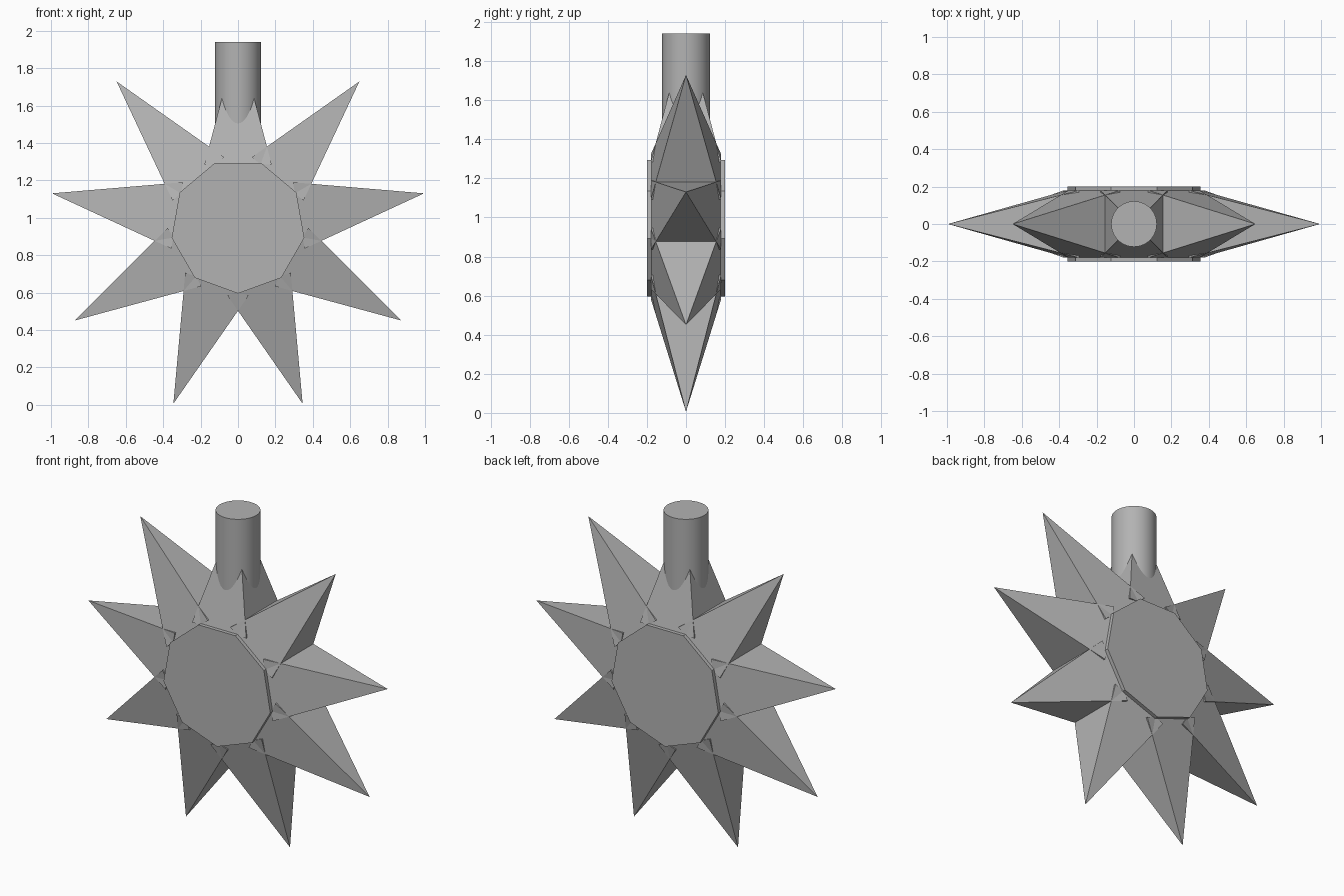
import bpy, bmesh
from math import cos, sin, radians, pi
from mathutils import Matrix, Vector

if "Cube" in bpy.data.objects:
    bpy.data.objects.remove(bpy.data.objects["Cube"])

CENTRE = Vector((0, 0, 0.955))
POINTS = 9
STEP = 2 * pi / POINTS

grey = bpy.data.materials.new("plain grey")
grey.use_nodes = True
grey.diffuse_color = (0.45, 0.45, 0.45, 1)
grey.node_tree.nodes["Principled BSDF"].inputs["Base Color"].default_value = grey.diffuse_color


def add_object(name, bm):
    bmesh.ops.recalc_face_normals(bm, faces=bm.faces)
    mesh = bpy.data.meshes.new(name)
    bm.to_mesh(mesh)
    bm.free()
    mesh.materials.append(grey)
    obj = bpy.data.objects.new(name, mesh)
    bpy.context.collection.objects.link(obj)
    return obj


def cylinder(bm, radius, low, high, sides=48, caps=True):
    bmesh.ops.create_cone(bm, cap_ends=caps, segments=sides, radius1=radius,
                          radius2=radius, depth=high - low,
                          matrix=Matrix.Translation((0, 0, (low + high) / 2)))


# Helper that bores the socket down into the star
bm = bmesh.new()
cylinder(bm, 0.095, 0.9, 2.2)
bore = add_object("socket_bore", bm)
bore.hide_render = True


# Square pyramid rays, the upright one on the socket
def make_ray(name, angle, base=0.33, tip=1.01, half=0.18):
    bm = bmesh.new()
    corners = [bm.verts.new((base, y, z)) for y, z in
               ((-half, -half), (half, -half), (half, half), (-half, half))]
    apex = bm.verts.new((tip, 0, 0))
    bm.faces.new(corners)
    for i in range(4):
        bm.faces.new((corners[i], corners[(i + 1) % 4], apex))
    bm.transform(Matrix.Translation(CENTRE) @ Matrix.Rotation(-angle, 4, 'Y'))
    return add_object(name, bm)


for i in range(POINTS):
    ray = make_ray("socket_collar" if i == 0 else f"ray_{i}", pi / 2 + i * STEP)
    if i in (0, 1, POINTS - 1):
        cut = ray.modifiers.new("bore", 'BOOLEAN')
        cut.operation = 'DIFFERENCE'
        cut.solver = 'EXACT'
        cut.object = bore
        bpy.context.view_layer.objects.active = ray
        bpy.ops.object.modifier_apply(modifier=cut.name)
bpy.data.objects.remove(bore)

# Nine-sided hub, open on top under the socket
bm = bmesh.new()
rims = []
for y in (-0.2, 0.2):
    rims.append([bm.verts.new(CENTRE + Vector((0.36 * cos(a), y, 0.36 * sin(a))))
                 for a in (i * STEP - pi / 2 for i in range(POINTS))])
    bm.faces.new(rims[-1])
for i in range(POINTS):
    j = (i + 1) % POINTS
    if i != POINTS // 2:
        bm.faces.new((rims[0][i], rims[0][j], rims[1][j], rims[1][i]))
add_object("hub", bm)

# Bridge strips that finish the open hub edge beside the collar
bm = bmesh.new()
for side in (-1, 1):
    bmesh.ops.create_cube(bm, size=1, matrix=Matrix.Translation((0, side * 0.165, 1.289))
                          @ Matrix.Diagonal((0.246, 0.07, 0.008, 1)))
add_object("hub_top_edges", bm)

# Hollow socket tube
bm = bmesh.new()
cylinder(bm, 0.122, 1.28, 1.94, caps=False)
cylinder(bm, 0.095, 1.28, 1.94, caps=False)
for height in (1.28, 1.94):
    edges = [e for e in bm.edges if all(abs(v.co.z - height) < 1e-4 for v in e.verts)]
    bmesh.ops.bridge_loops(bm, edges=edges)
tube = add_object("socket_tube", bm)
bpy.ops.object.select_all(action='DESELECT')
tube.select_set(True)
bpy.context.view_layer.objects.active = tube
bpy.ops.object.shade_smooth_by_angle(angle=radians(35))
